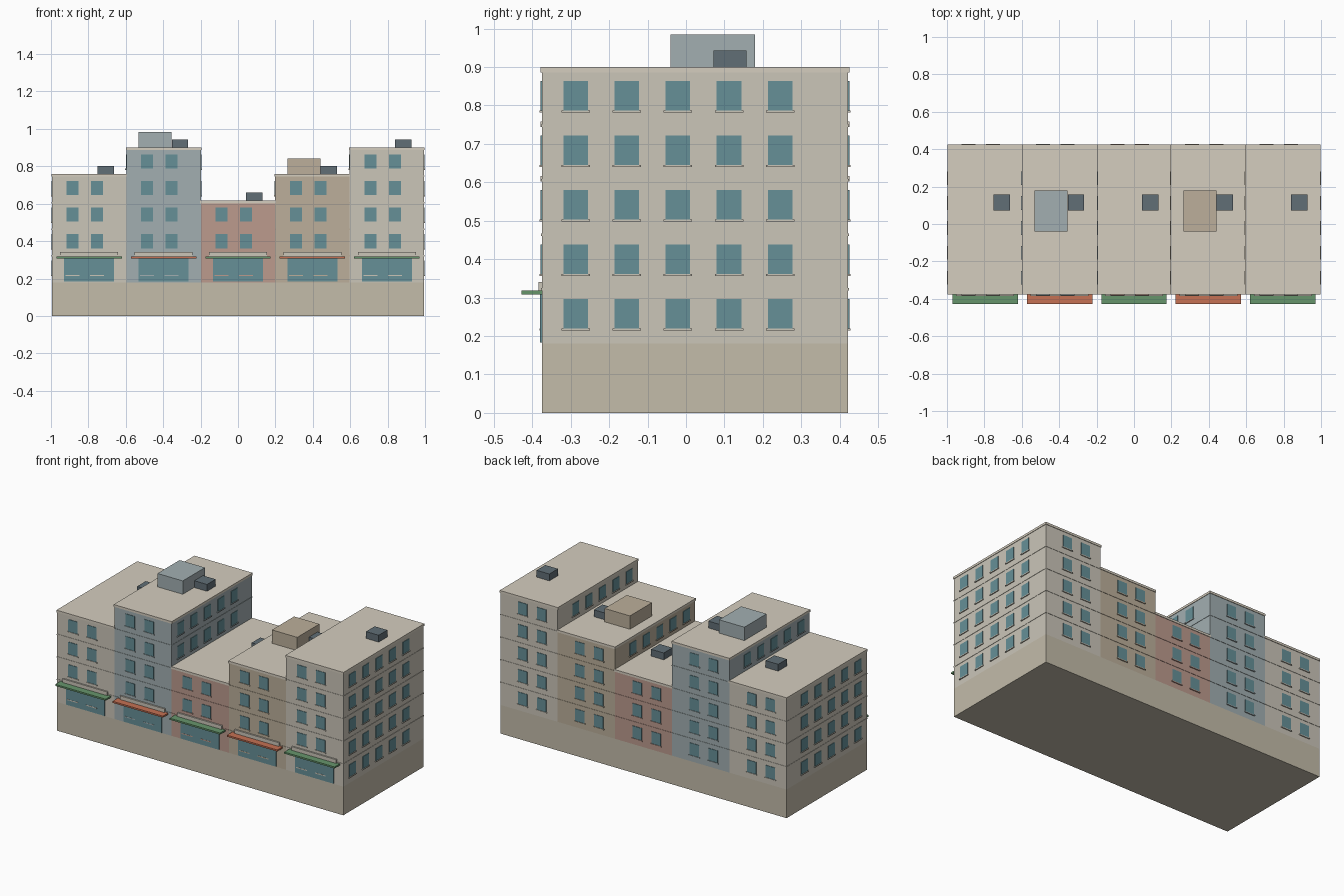
import bpy, bmesh
from mathutils import Matrix, Vector

if "Cube" in bpy.data.objects:
    bpy.data.objects.remove(bpy.data.objects["Cube"])


def material(name, rgb):
    m = bpy.data.materials.new(name)
    m.diffuse_color = [c ** 2.2 for c in rgb] + [1]
    m.use_nodes = True
    m.node_tree.nodes["Principled BSDF"].inputs["Base Color"].default_value = m.diffuse_color
    return m


CREAM = material("cream", (0.79, 0.77, 0.72))
BLUE = material("blue_grey", (0.63, 0.68, 0.69))
PINK = material("pink", (0.73, 0.60, 0.55))
TAN = material("tan", (0.73, 0.68, 0.60))
BASE = material("stone", (0.76, 0.73, 0.66))
ROOF = material("roof", (0.83, 0.80, 0.74))
GLASS = material("glass", (0.40, 0.56, 0.59))
DARK = material("dark_grey", (0.38, 0.43, 0.46))
GREEN = material("green", (0.40, 0.58, 0.42))
RUST = material("rust", (0.77, 0.44, 0.33))


def boxes(name, bounds, mat):
    """One object from (x0, x1, y0, y1, z0, z1) boxes."""
    bm = bmesh.new()
    for x0, x1, y0, y1, z0, z1 in bounds:
        centre = Vector((x0 + x1, y0 + y1, z0 + z1)) / 2
        bmesh.ops.create_cube(bm, size=1, matrix=Matrix.Translation(centre)
                              @ Matrix.Diagonal((x1 - x0, y1 - y0, z1 - z0, 1)))
    mesh = bpy.data.meshes.new(name)
    bm.to_mesh(mesh)
    bm.free()
    mesh.materials.append(mat)
    bpy.context.collection.objects.link(bpy.data.objects.new(name, mesh))


W, F, BASE_Z = 0.398, 0.1418, 0.18      # plot width, floor height, base top
Y0, Y1 = -0.375, 0.422                  # front and back walls
X_WIN = (-0.088, 0.043)                 # window centres from plot centre
Y_WIN = [-0.287 + 0.133 * i for i in range(5)]


def wall_boxes(cx, half, z0, z1, out):
    """Boxes standing out from all four walls, one per window position."""
    result = []
    for x in X_WIN:
        result.append((cx + x - half, cx + x + half, Y0 - out, Y0 + 0.01, z0, z1))
        result.append((cx + x - half, cx + x + half, Y1 - 0.01, Y1 + out, z0, z1))
    for y in Y_WIN:
        for s in (-1, 1):
            a, b = sorted((cx + s * (W / 2 - 0.01), cx + s * (W / 2 + out)))
            result.append((a, b, y - half, y + half, z0, z1))
    return result


# Shared plinth
boxes("base", [(-2.5 * W, 2.5 * W, Y0, Y1, 0, BASE_Z)], BASE)

# Five terraced buildings: floors, wall colour, awning colour, penthouse
plots = [(4, CREAM, GREEN, False), (5, BLUE, RUST, True), (3, PINK, GREEN, False),
         (4, TAN, RUST, True), (5, CREAM, GREEN, False)]

for i, (floors, wall, awning, penthouse) in enumerate(plots):
    cx = (i - 2) * W
    x0, x1 = cx - W / 2, cx + W / 2
    top = BASE_Z + floors * F
    roof = top + 0.011

    def part(label):
        return f"{label}_{i + 1}"

    # Walls and roof slab
    boxes(part("walls"), [(x0, x1, Y0, Y1, BASE_Z, top)], wall)
    boxes(part("roof"), [(x0 - 0.003, x1 + 0.003, Y0 - 0.003, Y1 + 0.003,
                          top - 0.003, roof)], ROOF)

    # Windows, sills and floor bands
    panes, sills, bands = [], [], []
    for k in range(floors):
        z = BASE_Z + k * F
        panes += wall_boxes(cx, 0.032, z + 0.04, z + 0.116, 0.003)
        sills += wall_boxes(cx, 0.037, z + 0.034, z + 0.04, 0.006)
        if k:
            bands.append((x0 - 0.002, x1 + 0.002, Y0 - 0.002, Y1 + 0.002,
                          z - 0.003, z + 0.003))
    boxes(part("windows"), panes, GLASS)
    boxes(part("sills"), sills, wall)
    boxes(part("floor_bands"), bands, wall)

    # Shop front
    boxes(part("shop_window"), [(cx - 0.133, cx + 0.133, Y0 - 0.005, Y0 + 0.01,
                                 BASE_Z + 0.003, 0.309)], GLASS)
    boxes(part("awning"), [(cx - 0.175, cx + 0.175, -0.428, Y0 + 0.005,
                            0.308, 0.318)], awning)
    boxes(part("shop_board"), [(cx - 0.155, cx + 0.155, Y0 - 0.009, Y0 + 0.005,
                                0.318, 0.341)], CREAM)

    # Rooftop equipment
    boxes(part("roof_unit"), [(cx + 0.044, cx + 0.132, 0.072, 0.158,
                               roof - 0.002, roof + 0.043)], DARK)
    if penthouse:
        boxes(part("penthouse"), [(cx - 0.134, cx + 0.042, -0.04, 0.18,
                                   roof - 0.002, roof + 0.084)], wall)
